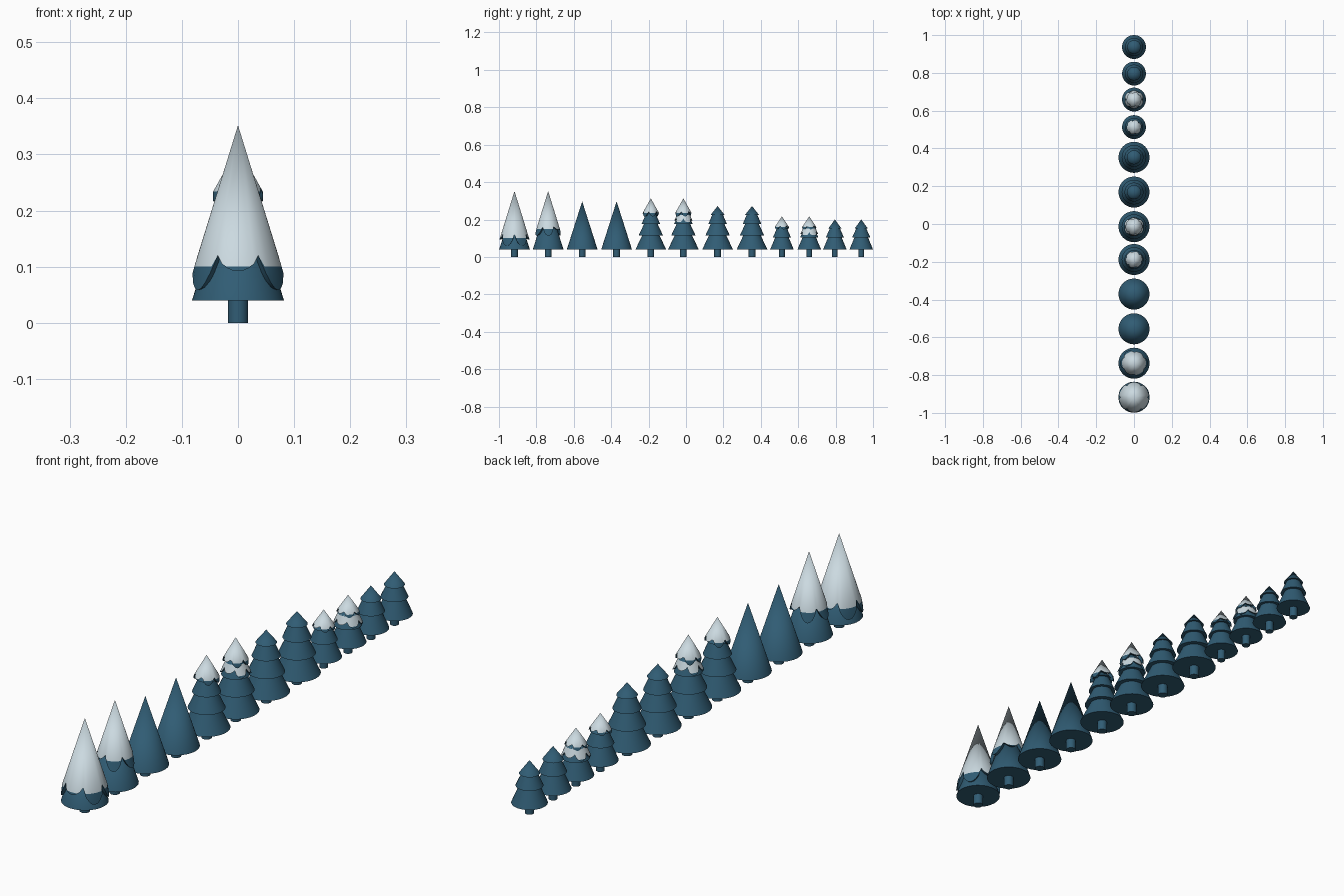
import bpy, bmesh, math

if "Cube" in bpy.data.objects:
    bpy.data.objects.remove(bpy.data.objects["Cube"])


def material(name, rgb):
    m = bpy.data.materials.new(name)
    m.diffuse_color = (*rgb, 1)
    m.use_nodes = True
    m.node_tree.nodes["Principled BSDF"].inputs["Base Color"].default_value = m.diffuse_color
    return m


BLUE = material("pine_blue", (0.03, 0.108, 0.175))
SNOW = material("snow_white", (0.60, 0.70, 0.75))
SEG = 48


def finish(bm, name, y, mats):
    bmesh.ops.remove_doubles(bm, verts=bm.verts, dist=0.0002)
    bmesh.ops.recalc_face_normals(bm, faces=bm.faces)
    me = bpy.data.meshes.new(name)
    bm.to_mesh(me)
    bm.free()
    ob = bpy.data.objects.new(name, me)
    bpy.context.collection.objects.link(ob)
    for m in mats:
        me.materials.append(m)
    ob.location.y = y
    bpy.ops.object.select_all(action='DESELECT')
    ob.select_set(True)
    bpy.context.view_layer.objects.active = ob
    bpy.ops.object.shade_smooth_by_angle(angle=math.radians(35))
    return ob


def loft(bm, rows, slots):
    """Skin rows of rings; each row gives (radius, z) for an angle."""
    rings = []
    for row in rows:
        ring = []
        for i in range(SEG):
            a = 2 * math.pi * i / SEG - math.pi / 2
            r, z = row(a)
            ring.append(bm.verts.new((r * math.cos(a), r * math.sin(a), z)))
        rings.append(ring)
    for k, slot in enumerate(slots):
        for i in range(SEG):
            j = (i + 1) % SEG
            f = bm.faces.new((rings[k][i], rings[k + 1][i],
                              rings[k + 1][j], rings[k][j]))
            f.material_index = slot


def lathe(name, y, profile):
    bm = bmesh.new()
    loft(bm, [lambda a, p=p: p for p in profile], [0] * (len(profile) - 1))
    return finish(bm, name, y, [BLUE])


def snow(name, y, top, slope, cusp, limit, shallow, deep, rmax, phase=0.0):
    """Snow layer with hanging scallops; drips below the limit are blue."""
    r0, z0 = top

    def radius(z):
        return min(rmax, r0 + (z0 - z) * slope)

    def bottom(a):
        t = ((a + math.pi / 2 + phase) / (2 * math.pi) * 6 + 0.5) % 6
        depth = shallow if int(t) % 3 == 0 else deep
        return cusp - depth * math.sin(math.pi * (t % 1)) ** 0.7

    def edge(a):
        z = max(bottom(a), limit)
        return radius(z), z

    def rim(a):
        z = bottom(a)
        return radius(z), z

    def under(a):
        r, z = rim(a)
        return r - 0.014, z + 0.003

    bm = bmesh.new()
    loft(bm, [lambda a: top, edge, rim, under], [1, 0, 0])
    finish(bm, name, y, [BLUE, SNOW])


def trunk(y, r):
    lathe("trunk", y, [(0, 0), (r, 0), (r, 0.045), (0, 0.045)])


# Smooth cone trees
for y in (-0.917, -0.737, -0.555, -0.371):
    trunk(y, 0.018)
    lathe("cone_foliage", y, [(0, 0.04), (0.082, 0.04), (0, 0.297)])
snow("deep_snow_cap", -0.917, (0, 0.352), 0.31, 0.12, 0.1, 0.028, 0.062, 0.083)
snow("half_snow_cap", -0.737, (0, 0.352), 0.31, 0.168, 0.148, 0.025, 0.055, 0.075, 0.5)


# Tiered trees: (base radius, base z) for each skirt, then the tip
def tiered(y, tiers, tip, r):
    trunk(y, r)
    prof = [(0, 0.04)]
    for k, (rad, z) in enumerate(tiers):
        prof.append((rad, z))
        if k + 1 < len(tiers):
            prof.append((rad * 0.56, tiers[k + 1][1] + 0.001))
    prof.append((0, tip))
    lathe("tiered_foliage", y, prof)


LARGE = [(0.082, 0.04), (0.065, 0.115), (0.05, 0.175), (0.037, 0.225)]
SMALL = [(0.063, 0.04), (0.048, 0.105), (0.036, 0.151)]
for y in (-0.188, -0.014, 0.169, 0.353):
    tiered(y, LARGE, 0.272, 0.018)
for y in (0.513, 0.659, 0.796, 0.937):
    tiered(y, SMALL, 0.2, 0.015)

# Snow on the tiered trees: tip caps, and a second layer on one of each size
for y in (-0.188, -0.014):
    snow("tip_snow", y, (0, 0.313), 0.56, 0.248, 0.234, 0.015, 0.032, 0.045, 0.3)
snow("snow_layer", -0.014, (0.034, 0.228), 0.42, 0.207, 0.188, 0.013, 0.027, 0.055)
for y in (0.513, 0.659):
    snow("tip_snow", y, (0, 0.217), 0.66, 0.17, 0.159, 0.012, 0.023, 0.04, 0.3)
snow("snow_layer", 0.659, (0.034, 0.154), 0.42, 0.133, 0.117, 0.012, 0.022, 0.051)
